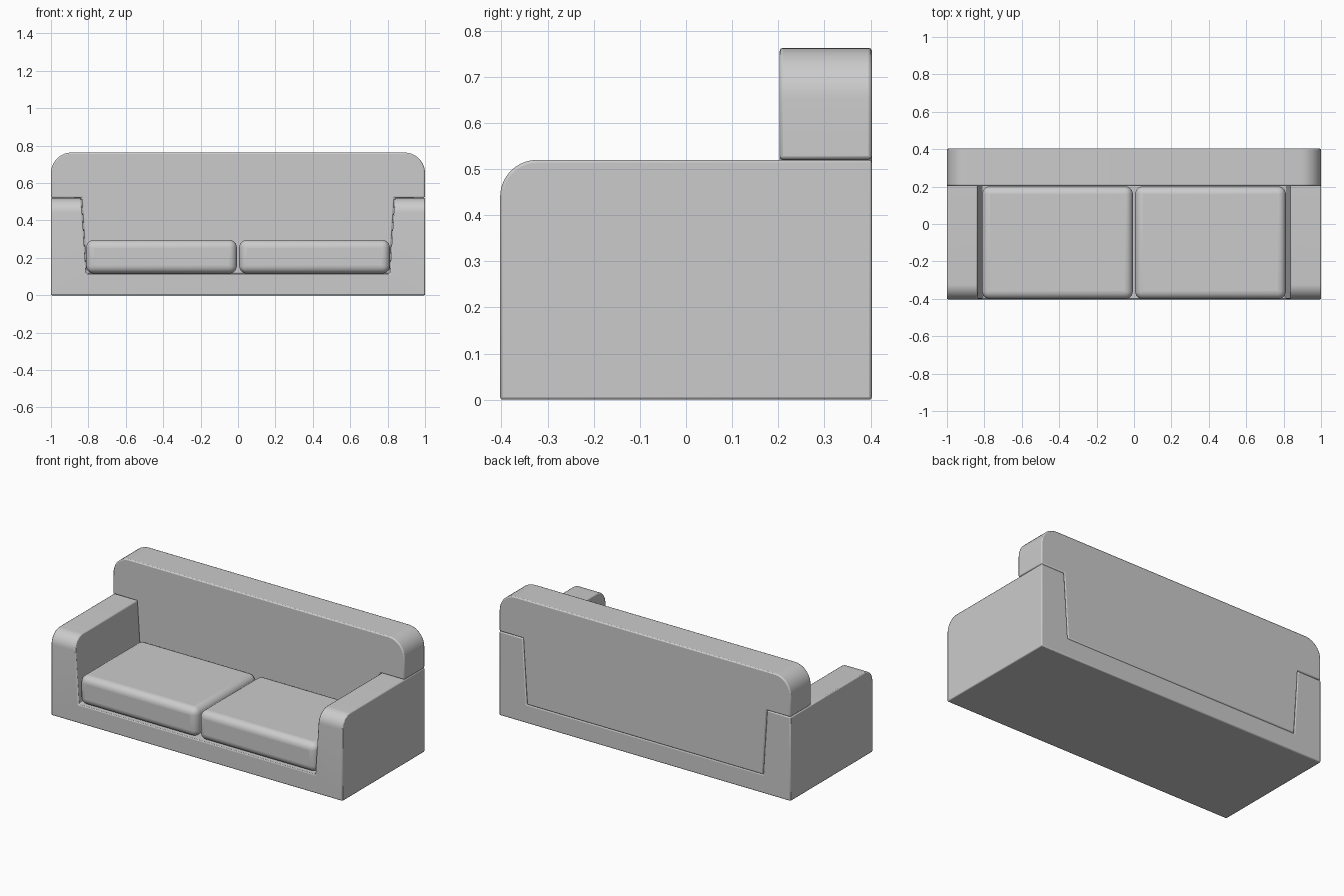
import bpy, bmesh, math
from mathutils import Vector

if "Cube" in bpy.data.objects:
    bpy.data.objects.remove(bpy.data.objects["Cube"])


def finish(name, bm, bevel, segments):
    bmesh.ops.recalc_face_normals(bm, faces=bm.faces)
    mesh = bpy.data.meshes.new(name)
    bm.to_mesh(mesh)
    bm.free()
    ob = bpy.data.objects.new(name, mesh)
    bpy.context.collection.objects.link(ob)
    mod = ob.modifiers.new("soft_edges", 'BEVEL')
    mod.width, mod.segments = bevel, segments
    mod.limit_method = 'ANGLE'
    mod.angle_limit = math.radians(30)
    bpy.ops.object.select_all(action='DESELECT')
    ob.select_set(True)
    bpy.context.view_layer.objects.active = ob
    bpy.ops.object.shade_smooth_by_angle(angle=math.radians(35))
    return ob


def mirrored_prism(half, y0, y1):
    """Extrude along y a profile given by its right half (x, z), mirrored in x."""
    outline = half + [(-x, z) for x, z in reversed(half)]
    bm = bmesh.new()
    face = bm.faces.new([bm.verts.new((x, y0, z)) for x, z in outline])
    ext = bmesh.ops.extrude_face_region(bm, geom=[face])
    moved = [v for v in ext["geom"] if isinstance(v, bmesh.types.BMVert)]
    bmesh.ops.translate(bm, verts=moved, vec=(0, y1 - y0, 0))
    return bm


def round_edges(bm, test, radius):
    edges = [e for e in bm.edges if all(test(v.co) for v in e.verts)]
    bmesh.ops.bevel(bm, geom=edges, offset=radius, segments=10,
                    profile=0.5, affect='EDGES')


# Base and arms: one U-shaped body with rounded arm fronts
bm = mirrored_prism([(1, 0), (1, 0.52), (0.838, 0.52), (0.812, 0.115)], -0.403, 0.403)
round_edges(bm, lambda c: c.z > 0.51 and c.y < 0, 0.08)
finish("base_and_arms", bm, 0.006, 2)

# Backrest: fills the U and overhangs both arms, rounded upper corners
bm = mirrored_prism([(0.81, 0.115), (0.836, 0.521), (1, 0.521), (1, 0.763)], 0.203, 0.403)
bm.edges.ensure_lookup_table()
corners = [e for e in bm.edges
           if all(v.co.z > 0.76 for v in e.verts)
           and abs(e.verts[0].co.y - e.verts[1].co.y) > 0.1]
bmesh.ops.bevel(bm, geom=corners, offset=0.11, segments=10,
                profile=0.5, affect='EDGES')
finish("backrest", bm, 0.007, 2)

# Two seat cushions
for side, label in ((-1, "left"), (1, "right")):
    bm = bmesh.new()
    bmesh.ops.create_cube(bm, size=1)
    bmesh.ops.scale(bm, verts=bm.verts, vec=(0.806, 0.603, 0.18))
    bmesh.ops.translate(bm, verts=bm.verts, vec=Vector((side * 0.409, -0.1, 0.206)))
    finish(label + "_seat_cushion", bm, 0.042, 6)
